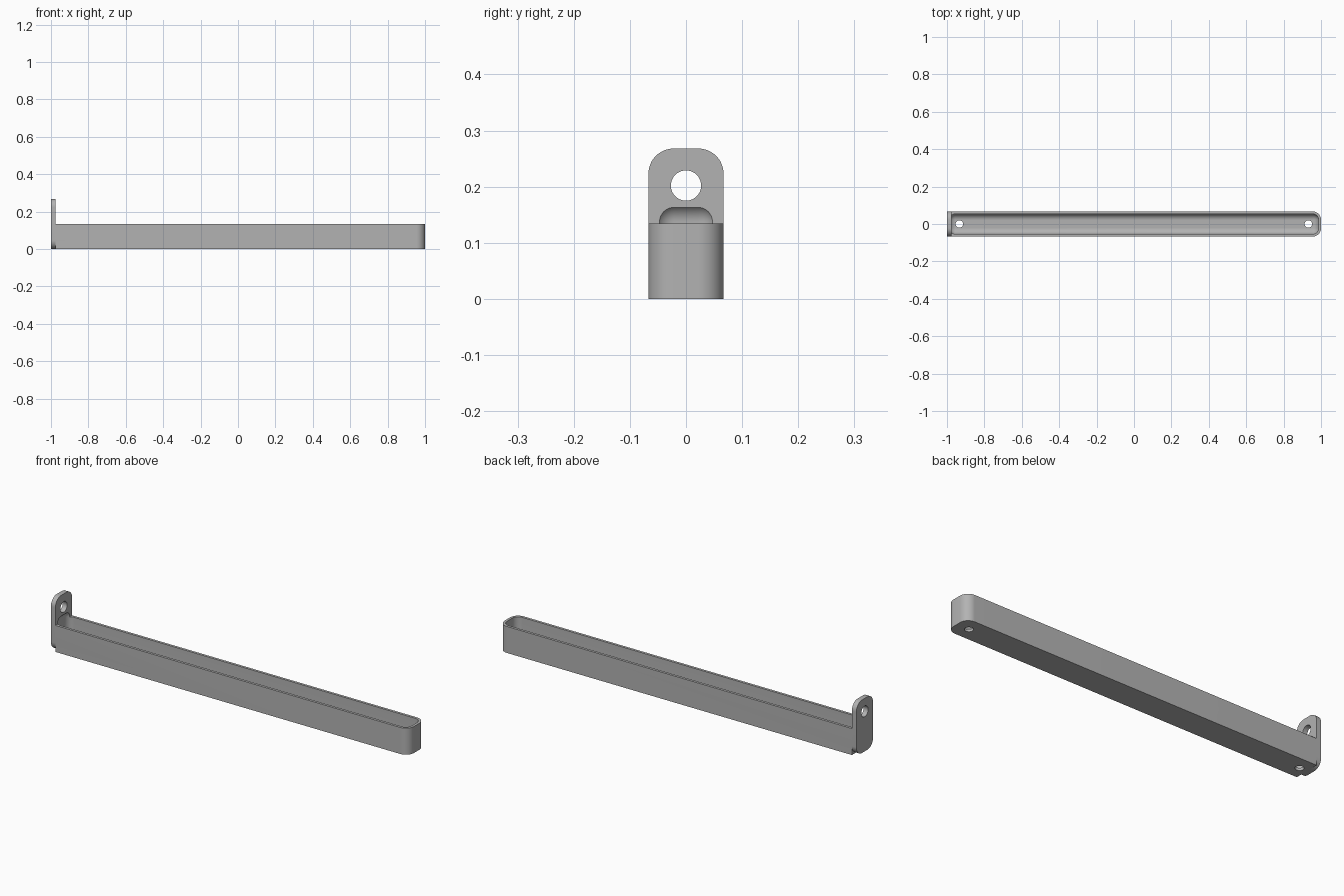
import bpy, bmesh, math
from mathutils import Vector

if "Cube" in bpy.data.objects:
    bpy.data.objects.remove(bpy.data.objects["Cube"])

HALF_W, PLATE_X, CORNER, WALL = 0.067, -0.975, 0.045, 0.013
TRAY_H, PLATE_H = 0.134, 0.268

grey = bpy.data.materials.new("plain grey")
grey.use_nodes = True
colour = (0.45, 0.45, 0.45, 1)
grey.diffuse_color = colour
grey.node_tree.nodes["Principled BSDF"].inputs["Base Color"].default_value = colour


def finish(name, bm):
    mesh = bpy.data.meshes.new(name)
    bm.to_mesh(mesh)
    bm.free()
    mesh.materials.append(grey)
    obj = bpy.data.objects.new(name, mesh)
    bpy.context.collection.objects.link(obj)
    return obj


def rounded_box(name, low, high, radius, chosen, segments=12):
    """Box between two corners, with the chosen edges rounded."""
    low, high = Vector(low), Vector(high)
    bm = bmesh.new()
    bmesh.ops.create_cube(bm, size=1)
    for v in bm.verts:
        v.co = (low + high) / 2 + v.co * (high - low)
    edges = [e for e in bm.edges if chosen(e)]
    bmesh.ops.bevel(bm, geom=edges, offset=radius, offset_type='OFFSET',
                    segments=segments, profile=0.5, affect='EDGES', clamp_overlap=False)
    return finish(name, bm)


def drill(name, radius, location, turn=0):
    """Cylindrical cutter, upright or turned about y."""
    bpy.ops.mesh.primitive_cylinder_add(vertices=40, radius=radius, depth=0.1,
                                        location=location, rotation=(0, turn, 0))
    obj = bpy.context.object
    obj.name = name
    return obj


def along(edge, axis):
    a, b = edge.verts
    return abs((a.co - b.co).normalized()[axis]) > 0.9


# Long tray body, rounded at the free end only
tray = rounded_box("tray_with_hanging_plate", (PLATE_X, -HALF_W, 0), (1, HALF_W, TRAY_H), CORNER,
                   lambda e: along(e, 2) and e.verts[0].co.x > 0)

# Upright end plate with four rounded corners
plate = rounded_box("end_plate", (-1, -HALF_W, 0), (PLATE_X, HALF_W, PLATE_H), CORNER,
                    lambda e: along(e, 0))

# Trough that hollows the tray and dents the plate
trough = rounded_box("trough_cutter", (PLATE_X - WALL, WALL - HALF_W, WALL),
                     (1 - WALL, HALF_W - WALL, 0.170), 0.033, lambda e: True)

# Screw holes in the floor and hanging hole in the plate
steps = [(plate, 'UNION'), (trough, 'DIFFERENCE'),
         (drill("hanging_hole", 0.027, (-1, 0, 0.202), math.pi / 2), 'DIFFERENCE')]
for x in (-0.934, 0.932):
    steps.append((drill("floor_hole", 0.02, (x, 0, 0)), 'DIFFERENCE'))

bpy.ops.object.select_all(action='DESELECT')
bpy.context.view_layer.objects.active = tray
tray.select_set(True)
for other, operation in steps:
    mod = tray.modifiers.new(other.name, 'BOOLEAN')
    mod.object, mod.operation, mod.solver = other, operation, 'EXACT'
    bpy.ops.object.modifier_apply(modifier=mod.name)
    bpy.data.objects.remove(other)

bpy.ops.object.shade_smooth_by_angle(angle=math.radians(30))
